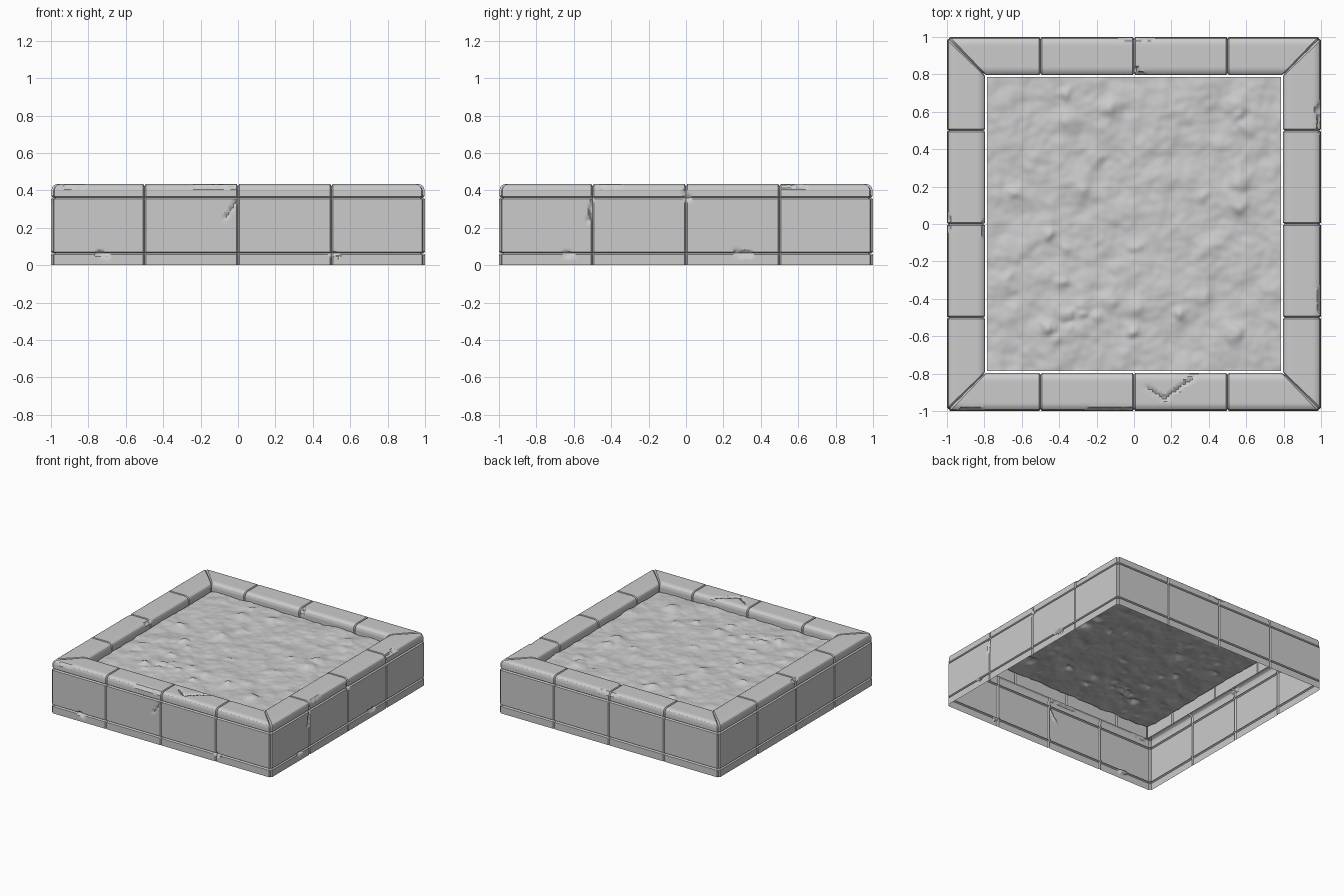
import bpy, bmesh, random
from math import exp
from mathutils import Vector, noise, geometry

if "Cube" in bpy.data.objects:
    bpy.data.objects.remove(bpy.data.objects["Cube"])

random.seed(4)
STEP = 0.0125
GROOVE = 0.012

# Cross-section of the stone shell as (distance from centre, height)
CORNERS = [(1, 0), (1, .057), (.988, .064), (1, .071), (1, .354), (.988, .361), (.998, .368),
           (.997, .405), (.991, .421), (.978, .431), (.962, .434), (.832, .434),
           (.815, .430), (.803, .421), (.796, .405), (.796, .285)]

# Wear per side (front, right, back, left): path points (along, out, up), radius, depth
SCARS = [
    [([(-.22, 1, .43), (-.02, 1, .43)], .018, .012), ([(0, 1, .35), (-.07, 1, .25)], .010, .009),
     ([(.07, .87, .434), (.17, .94, .434), (.21, .90, .434), (.32, .82, .434)], .011, .012),
     ([(-.74, 1, .06), (-.70, 1, .05)], .018, .012), ([(.51, 1, .06), (.53, 1, .05)], .018, .012),
     ([(-.92, 1, .43), (-.84, 1, .42)], .016, .010)],
    [([(.50, 1, .43), (.62, .99, .43)], .022, .016), ([(-.50, 1, .35), (-.52, 1, .24)], .011, .010),
     ([(-.65, 1, .06), (-.61, 1, .055)], .018, .012), ([(.27, 1, .065), (.34, 1, .055)], .018, .012),
     ([(0, 1, .38), (.01, 1, .35)], .020, .012), ([(-.45, 1, .43), (-.36, 1, .43)], .014, .010)],
    [([(-.03, .80, .42), (-.01, .82, .434)], .020, .014), ([(-.08, 1, .43), (.06, 1, .43)], .016, .012)],
    [([(-.05, 1, .43), (.02, 1, .43)], .018, .012), ([(0, .80, .42), (.05, .80, .42)], .014, .010)],
]


def make_profile():
    """Resample the section and give every point its inward normal."""
    pts = []
    for a, b in zip(CORNERS, CORNERS[1:]):
        a, b = Vector(a), Vector(b)
        n = max(1, round((b - a).length / STEP))
        pts += [a.lerp(b, i / n) for i in range(n)]
    pts.append(Vector(CORNERS[-1]))
    out = []
    for i, p in enumerate(pts):
        t = (pts[min(i + 1, len(pts) - 1)] - pts[max(i - 1, 0)]).normalized()
        if i == 0:
            t = Vector((0, 1))
        out.append((p, Vector((-t.y, t.x))))
    return out


def stations():
    """Places along one side: (fixed position, corner fraction, groove flag)."""
    joints = (-.5, 0, .5)
    mid = [(-.6 + i * STEP, 0) for i in range(97)]
    mid = [m for m in mid if all(abs(m[0] - j) > .009 for j in joints)]
    for j in joints:
        mid += [(j - .007, 0), (j, 1), (j + .007, 0)]
    mid.sort()
    ends = [i / 30 * .96 for i in range(1, 31)]
    left = [(-.6, 1, 1)] + [(-.6, t, 0) for t in reversed(ends)]
    right = [(.6, t, 0) for t in ends] + [(.6, 1, 1)]
    return left + [(s, 0, g) for s, g in mid] + right


def scar_depth(side, q):
    d = 0
    for path, radius, depth in SCARS[side]:
        for a, b in zip(path, path[1:]):
            a, b = Vector(a), Vector(b)
            c, f = geometry.intersect_point_line(q, a, b)
            c = a.lerp(b, min(1, max(0, f)))
            rough = 1 + .7 * noise.noise(q * 40)
            dist = (q - c).length / (radius * rough)
            if dist < 1:
                d = max(d, depth * (1 - dist ** 2) * rough)
    return d


# Open-bottomed stone surround with joints, mitres and chips
bm = bmesh.new()
profile = make_profile()
line = stations()
for side in range(4):
    rows = []
    for s, t, g in line:
        row = []
        for p, n in profile:
            depth = GROOVE * g
            sign = 1 if s > 0 else -1
            if t < 1:
                along = s + sign * t * (p.x - .6)
                depth = max(depth, scar_depth(side, Vector((along, p.x, p.y))))
            q = p + n * depth
            along = s + sign * t * ((q.x if t == 1 else p.x) - .6)
            v = Vector((along, -q.x, q.y))
            for _ in range(side):
                v = Vector((-v.y, v.x, v.z))
            row.append(bm.verts.new(v))
        rows.append(row)
    for r0, r1 in zip(rows, rows[1:]):
        for i in range(len(profile) - 1):
            bm.faces.new((r0[i], r1[i], r1[i + 1], r0[i + 1]))
bmesh.ops.remove_doubles(bm, verts=bm.verts, dist=.0004)


def finish(bm, name, angle):
    mesh = bpy.data.meshes.new(name)
    bm.to_mesh(mesh)
    bm.free()
    ob = bpy.data.objects.new(name, mesh)
    bpy.context.collection.objects.link(ob)
    bpy.ops.object.select_all(action='DESELECT')
    bpy.context.view_layer.objects.active = ob
    ob.select_set(True)
    bpy.ops.object.shade_smooth_by_angle(angle=angle)
    return ob


finish(bm, "stone_surround", .5)

# Lumpy soil sheet set just below the rim
bm = bmesh.new()
bmesh.ops.create_grid(bm, x_segments=130, y_segments=130, size=.786)
lumps = [(random.uniform(-.7, .7), random.uniform(-.7, .7), random.uniform(.025, .06),
          random.uniform(.008, .024)) for _ in range(38)]
lumps += [(random.gauss(-.37, .07), random.gauss(-.47, .07), .03, .018) for _ in range(9)]
for v in bm.verts:
    x, y = v.co.x, v.co.y
    z = .374 + .012 * noise.noise(Vector((x * 4, y * 4, 3)))
    z += .010 * noise.noise(Vector((x * 10, y * 10, 7))) + .004 * noise.noise(Vector((x * 24, y * 24, 1)))
    wx = x + .02 * noise.noise(Vector((x * 15, y * 15, 9)))
    wy = y + .02 * noise.noise(Vector((x * 15, y * 15, 12)))
    z += max(h * exp(-((wx - a) ** 2 + (wy - b) ** 2) / (r * r)) for a, b, r, h in lumps)
    v.co.z = z
finish(bm, "soil", 1.2)
